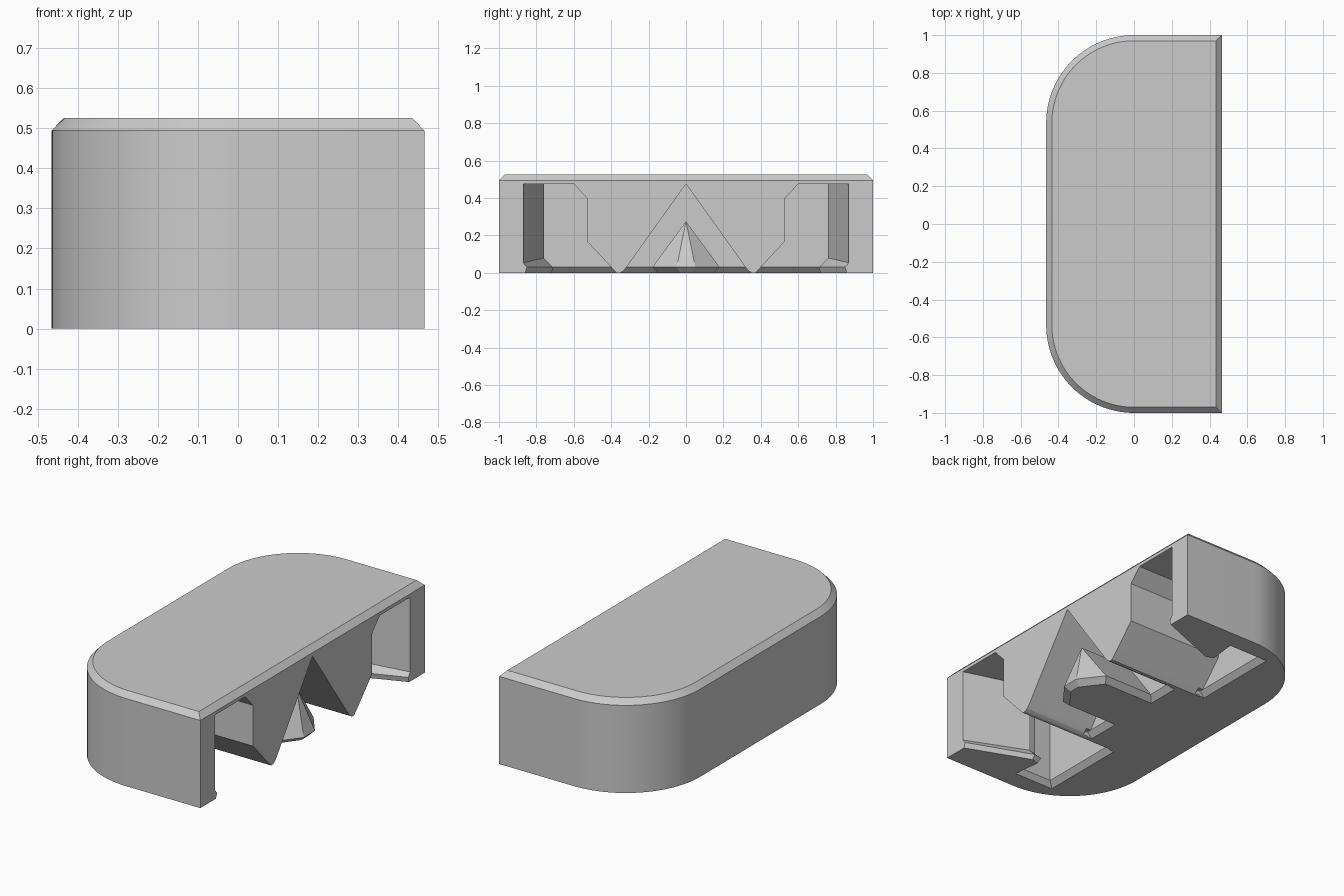
import bpy, bmesh, math

if "Cube" in bpy.data.objects:
    bpy.data.objects.remove(bpy.data.objects["Cube"])

FACE = 0.465   # x of the open side
TOP = 0.525
ROOF = 0.475   # ceiling of the recesses

grey = bpy.data.materials.new("plain_grey")
grey.use_nodes = True
grey.diffuse_color = (0.6, 0.6, 0.6, 1)
grey.node_tree.nodes["Principled BSDF"].inputs["Base Color"].default_value = (0.6, 0.6, 0.6, 1)


def finish(name, bm):
    bmesh.ops.recalc_face_normals(bm, faces=bm.faces)
    mesh = bpy.data.meshes.new(name)
    bm.to_mesh(mesh)
    bm.free()
    mesh.materials.append(grey)
    ob = bpy.data.objects.new(name, mesh)
    bpy.context.collection.objects.link(ob)
    return ob


def loft(name, rings):
    """Closed solid through rings of equal length."""
    bm = bmesh.new()
    loops = [[bm.verts.new(p) for p in ring] for ring in rings]
    n = len(loops[0])
    for a, b in zip(loops, loops[1:]):
        for i in range(n):
            j = (i + 1) % n
            bm.faces.new((a[i], a[j], b[j], b[i]))
    bm.faces.new(loops[0])
    bm.faces.new(loops[-1])
    return finish(name, bm)


def prism_x(name, profile, depth):
    """Profile of (y, z) pushed in from the open side by depth."""
    return loft(name, [[(x, y, z) for y, z in profile] for x in (FACE - depth, FACE + 0.1)])


def prism_y(name, profile, y0, y1):
    """Profile of (depth, z) swept along y."""
    return loft(name, [[(FACE - u, y, z) for u, z in profile] for y in (y0, y1)])


def combine(target, tool, operation):
    mod = target.modifiers.new(operation, 'BOOLEAN')
    mod.operation = operation
    mod.solver = 'EXACT'
    mod.object = tool
    bpy.context.view_layer.objects.active = target
    bpy.ops.object.modifier_apply(modifier=mod.name)
    bpy.data.objects.remove(tool)


def outline(z, inset):
    """Half-rounded plan: two round corners on the closed side."""
    r, steps = 0.465, 28
    pts = [(FACE - inset, 1 - inset, z)]
    for side in (1, -1):
        for i in range(steps + 1):
            a = math.pi / 2 * (i if side > 0 else steps - i) / steps
            pts.append((-(r - inset) * math.sin(a), side * (1 - r + (r - inset) * math.cos(a)), z))
    pts.append((FACE - inset, -1 + inset, z))
    return pts


# Outer block with chamfered top rim
body = loft("body", [outline(0, 0), outline(TOP - 0.031, 0), outline(TOP, 0.03)])

# Central V recess, flared where its back wall meets the base
half_v = [(0.318, 0.03), (0.335, 0.01), (0.352, 0), (0.352, -0.05)]
v_profile = [(0, ROOF)] + half_v + [(-y, z) for y, z in reversed(half_v)]
combine(body, prism_x("v_cutter", v_profile, 0.43), 'DIFFERENCE')
flare = [(0.4, 0.03), (0.43, 0.03), (0.463, -0.003), (0.4, -0.003)]
combine(body, prism_y("v_flare", flare, -0.345, 0.345), 'DIFFERENCE')

# Hooked side pockets
pocket_profile = [(0.37, -0.05), (0.37, 0), (0.38, 0.01), (0.40, 0.03), (0.53, 0.17),
                  (0.53, 0.40), (0.60, ROOF), (0.68, ROOF), (0.68, -0.05)]
# Plan outlines (depth, y): at the base, at the lip, and above the lip
base = [(-0.05, 0.88), (0.36, 0.72), (0.405, 0.735), (0.385, 0.895), (0.643, 0.895), (0.643, 0.6), (-0.05, 0.6)]
lip = [(-0.05, 0.87), (0.37, 0.71), (0.42, 0.72), (0.41, 0.87), (0.61, 0.87), (0.61, 0.6), (-0.05, 0.6)]
upper = [(-0.05, 0.885), (0.37, 0.76), (0.42, 0.77), (0.41, 0.87), (0.61, 0.87), (0.61, 0.6), (-0.05, 0.6)]

pocket_flare = [(u + 0.18, z) for u, z in flare]
for s in (1, -1):
    combine(body, prism_x("pocket_cutter", [(s * y, z) for y, z in pocket_profile], 0.61), 'DIFFERENCE')
    combine(body, prism_y("pocket_flare", pocket_flare, s * 0.375, s * 0.65), 'DIFFERENCE')
    rings = [[(FACE - u, s * y, -0.003) for u, y in base],
             [(FACE - u, s * y, 0.03) for u, y in lip],
             [(FACE - u, s * y, 0.05 + 0.08 * min(max(u, 0), 0.37)) for u, y in upper],
             [(FACE - u, s * y, ROOF) for u, y in upper]]
    combine(body, loft("hook_cutter", rings), 'DIFFERENCE')

# Pointed ridge tongue inside the V recess
bm = bmesh.new()
for u, y, z in [(0.05, 0.03, 0), (0.14, 0.15, 0), (0.5, 0.15, 0),
                (0.02, 0.05, 0.03), (0.12, 0.18, 0.03), (0.5, 0.18, 0.03),
                (0.035, 0, 0.08), (0.1, 0, 0.275), (0.5, 0, 0.275)]:
    for s in ((1, -1) if y else (1,)):
        bm.verts.new((FACE - u, s * y, z))
bmesh.ops.convex_hull(bm, input=bm.verts)
bmesh.ops.dissolve_limit(bm, angle_limit=0.02, verts=bm.verts, edges=bm.edges)
combine(body, finish("tongue", bm), 'UNION')

# Smooth round corners, crisp edges elsewhere
bpy.ops.object.select_all(action='DESELECT')
body.select_set(True)
bpy.context.view_layer.objects.active = body
bpy.ops.object.shade_smooth_by_angle(angle=math.radians(15))
